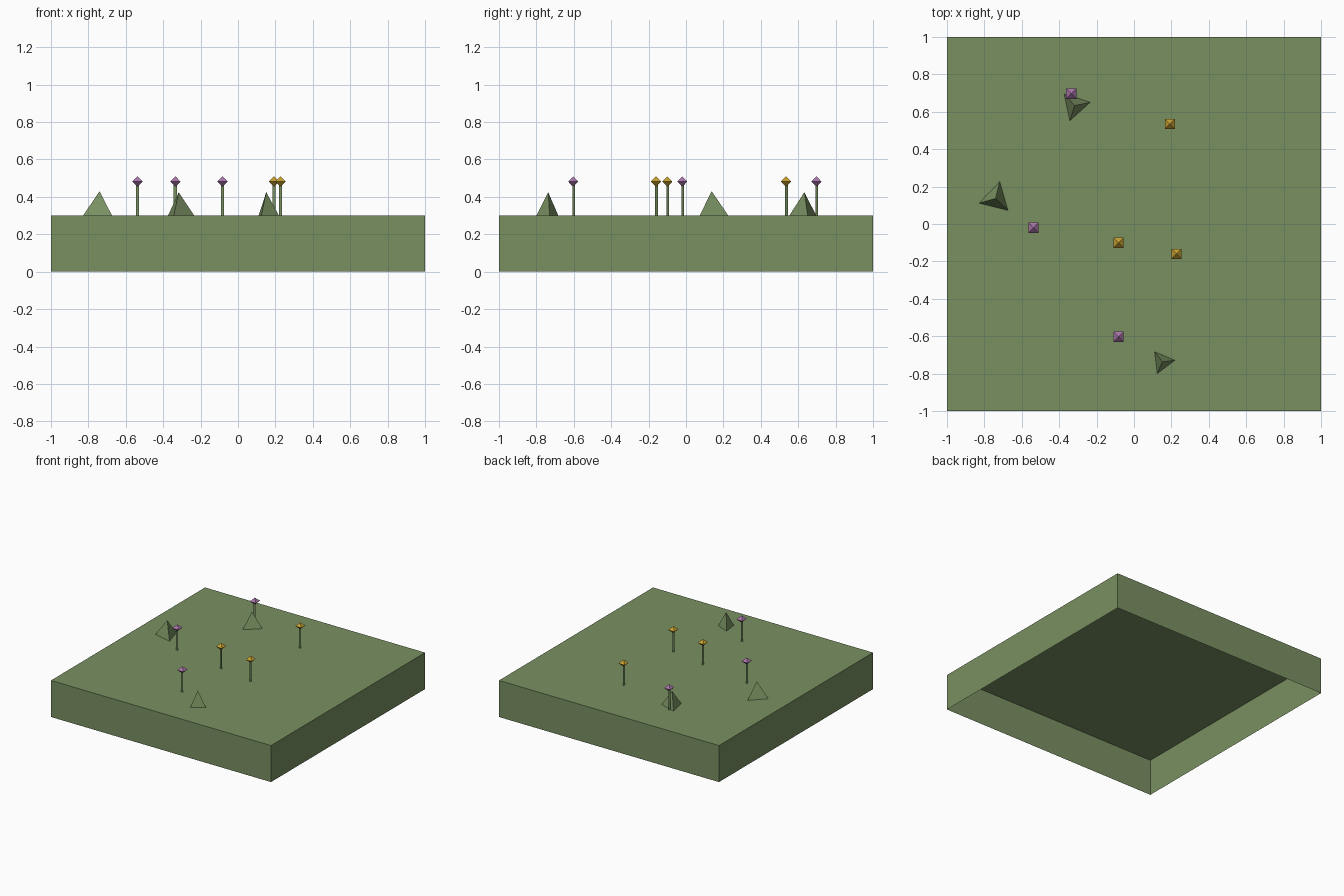
import bpy
import bmesh
from math import radians
from mathutils import Matrix

default = bpy.data.objects.get("Cube")
if default:
    bpy.data.objects.remove(default, do_unlink=True)

GROUND_Z = 0.3


def make_material(name, rgb):
    mat = bpy.data.materials.new(name)
    mat.use_nodes = True
    colour = (*rgb, 1)
    mat.diffuse_color = colour
    mat.node_tree.nodes["Principled BSDF"].inputs["Base Color"].default_value = colour
    return mat


grass = make_material("grass_green", (0.19, 0.28, 0.12))
purple = make_material("petal_purple", (0.40, 0.18, 0.40))
yellow = make_material("petal_yellow", (0.56, 0.35, 0.03))


def finish(name, bm, mat, location):
    mesh = bpy.data.meshes.new(name)
    bm.to_mesh(mesh)
    bm.free()
    mesh.materials.append(mat)
    obj = bpy.data.objects.new(name, mesh)
    obj.location = location
    bpy.context.collection.objects.link(obj)
    return obj


def add_cone(bm, sides, r1, r2, z1, z2, angle=0, caps=True):
    """Cone or prism between two heights, its first corner turned from +y."""
    matrix = Matrix.Rotation(radians(angle), 4, "Z") @ Matrix.Translation((0, 0, (z1 + z2) / 2))
    bmesh.ops.create_cone(bm, cap_ends=caps, segments=sides, radius1=r1,
                          radius2=r2, depth=z2 - z1, matrix=matrix)


# Ground block, open underneath
bm = bmesh.new()
bmesh.ops.create_cube(bm, size=1, matrix=Matrix.Diagonal((2, 2, GROUND_Z, 1)))
underside = [f for f in bm.faces if f.normal.z < -0.5]
bmesh.ops.delete(bm, geom=underside, context="FACES_ONLY")
finish("ground", bm, grass, (0, 0, GROUND_Z / 2))

# Three-sided rocks: x, y, radius, height, direction of one corner
rocks = [
    (-0.74, 0.137, 0.092, 0.13, 76),
    (-0.317, 0.633, 0.085, 0.125, 12),
    (0.151, -0.737, 0.068, 0.125, 7),
]
for i, (x, y, radius, height, angle) in enumerate(rocks, 1):
    bm = bmesh.new()
    add_cone(bm, 3, radius, 0, 0, height, angle - 90)
    bmesh.ops.remove_doubles(bm, verts=bm.verts, dist=0.0001)
    finish(f"rock_{i}", bm, grass, (x, y, GROUND_Z))


# Flowers: a triangular stem carrying a square bipyramid bloom
def add_flower(name, x, y, petal):
    bm = bmesh.new()
    add_cone(bm, 3, 0.01, 0.01, 0, 0.17)
    finish(name + "_stem", bm, grass, (x, y, GROUND_Z))

    bm = bmesh.new()
    radius, half = 0.039, 0.028
    add_cone(bm, 4, 0, radius, -half, 0, 45, caps=False)
    add_cone(bm, 4, radius, 0, 0, half, 45, caps=False)
    bmesh.ops.remove_doubles(bm, verts=bm.verts, dist=0.0001)
    bmesh.ops.recalc_face_normals(bm, faces=bm.faces)
    finish(name + "_bloom", bm, petal, (x, y, GROUND_Z + 0.182))


beds = [
    ("purple_flower", purple, [(-0.335, 0.697), (-0.537, -0.02), (-0.083, -0.603)]),
    ("yellow_flower", yellow, [(0.192, 0.535), (-0.083, -0.10), (0.227, -0.16)]),
]
for name, petal, spots in beds:
    for i, (x, y) in enumerate(spots, 1):
        add_flower(f"{name}_{i}", x, y, petal)
